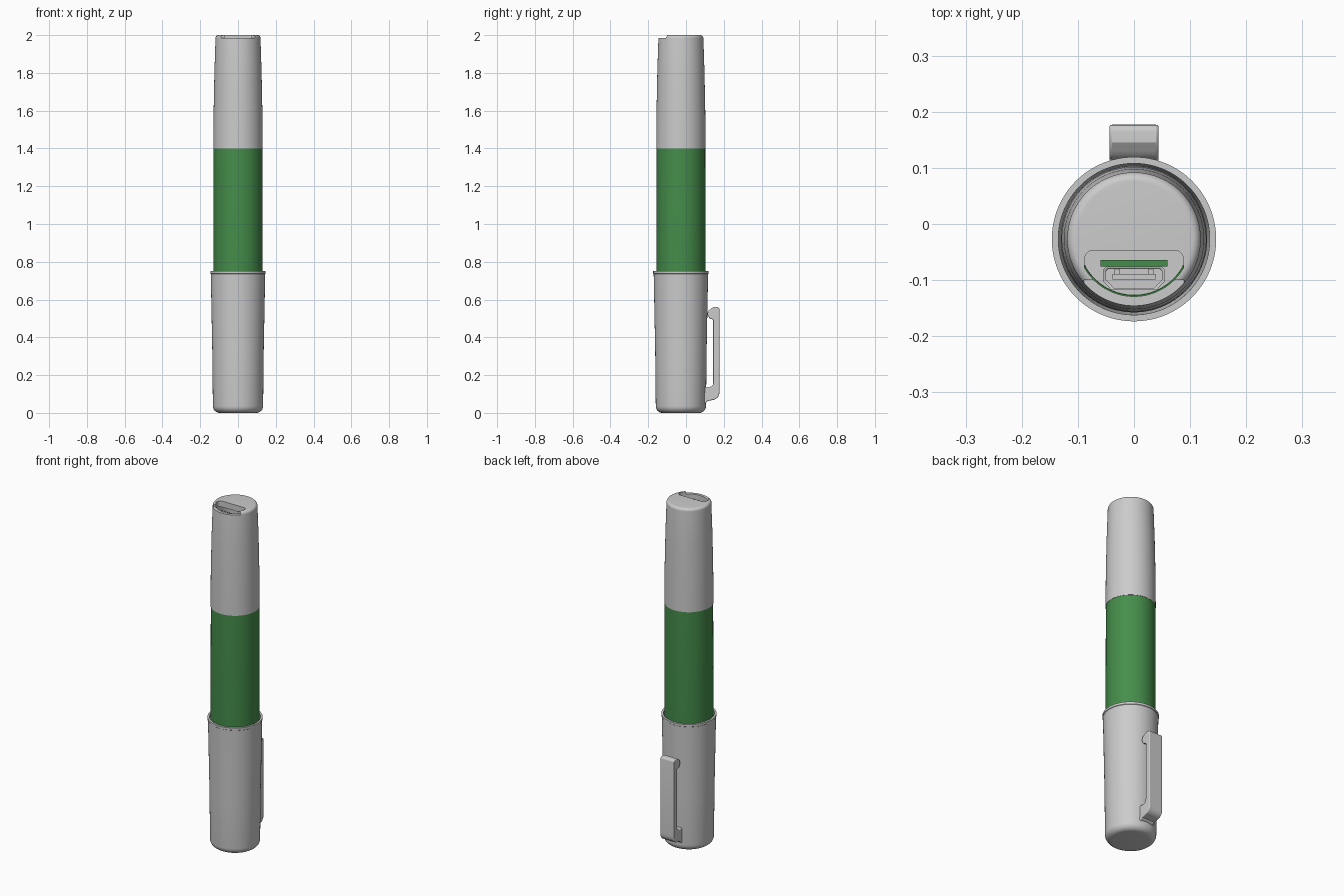
import bpy, bmesh, math

if "Cube" in bpy.data.objects:
    bpy.data.objects.remove(bpy.data.objects["Cube"])

CY = -0.027  # pen axis
green = bpy.data.materials.new("green")
green.diffuse_color = (0.06, 0.27, 0.07, 1)
green.use_nodes = True
green.node_tree.nodes["Principled BSDF"].inputs["Base Color"].default_value = green.diffuse_color


def finish(name, bm, mat=None, angle=30):
    bmesh.ops.remove_doubles(bm, verts=bm.verts, dist=1e-5)
    bmesh.ops.recalc_face_normals(bm, faces=bm.faces)
    me = bpy.data.meshes.new(name)
    bm.to_mesh(me)
    bm.free()
    ob = bpy.data.objects.new(name, me)
    bpy.context.collection.objects.link(ob)
    if mat:
        me.materials.append(mat)
    smooth(ob, angle)
    return ob


def smooth(ob, angle=30):
    bpy.ops.object.select_all(action='DESELECT')
    bpy.context.view_layer.objects.active = ob
    ob.select_set(True)
    bpy.ops.object.shade_smooth_by_angle(angle=math.radians(angle))


def lathe(name, profile, mat=None, closed=False, n=96):
    """Revolve (radius, z) points around the pen axis."""
    bm = bmesh.new()
    pts = profile + profile[:1] if closed else profile
    vs = [bm.verts.new((r, CY, z)) for r, z in pts]
    es = [bm.edges.new(p) for p in zip(vs, vs[1:])]
    bmesh.ops.spin(bm, geom=vs + es, cent=(0, CY, 0), axis=(0, 0, 1),
                   angle=2 * math.pi, steps=n, use_merge=False)
    return finish(name, bm, mat)


def prism(name, pts, vec, mat=None):
    """Extrude a closed 3D outline along vec."""
    bm = bmesh.new()
    f = bm.faces.new([bm.verts.new(p) for p in pts])
    r = bmesh.ops.extrude_face_region(bm, geom=[f], use_keep_orig=True)
    bmesh.ops.translate(bm, vec=vec, verts=[v for v in r['geom'] if isinstance(v, bmesh.types.BMVert)])
    return finish(name, bm, mat)


def box(name, x0, x1, y0, y1, z0, z1, mat=None):
    return prism(name, [(x0, y0, z0), (x1, y0, z0), (x1, y1, z0), (x0, y1, z0)], (0, 0, z1 - z0), mat)


def arc(cx, cy, r, a0, a1, n=8):
    return [(cx + r * math.cos(math.radians(a0 + (a1 - a0) * i / n)),
             cy + r * math.sin(math.radians(a0 + (a1 - a0) * i / n))) for i in range(n + 1)]


def cut(ob, cutter):
    m = ob.modifiers.new("cut", 'BOOLEAN')
    m.operation, m.solver, m.object = 'DIFFERENCE', 'EXACT', cutter
    bpy.context.view_layer.objects.active = ob
    bpy.ops.object.modifier_apply(modifier=m.name)
    bpy.data.objects.remove(cutter)


# Cap: hollow cup with rounded base
lathe("cap", [(0, 0)] + arc(0.097, 0.036, 0.036, -90, 0)
      + [(0.136, 0.32), (0.144, 0.735), (0.1465, 0.737), (0.1465, 0.75), (0.135, 0.75), (0.134, 0.70),
         (0.126, 0.32), (0.121, 0.05), (0, 0.04)])

# Clip: side profile extruded across x, edges bevelled
clip = ([(0.085, 0.14), (0.118, 0.137)] + arc(0.123, 0.158, 0.021, -70, 0, 5)
        + [(0.144, 0.49)] + arc(0.143, 0.524, 0.029, 270, 115, 8)
        + [(0.145, 0.560)] + arc(0.165, 0.548, 0.012, 90, 0, 4)
        + [(0.177, 0.12)] + arc(0.137, 0.108, 0.040, 0, -75, 7)
        + [(0.115, 0.063), (0.105, 0.052), (0.085, 0.045)])
ob = prism("clip", [(-0.044, y, z) for y, z in clip], (0.088, 0, 0))
b = ob.modifiers.new("bevel", 'BEVEL')
b.width, b.segments, b.limit_method, b.angle_limit = 0.006, 3, 'ANGLE', math.radians(60)

# Green sleeve, with a thin inner neck running up inside the barrel
lathe("sleeve", [(0.129, 1.402), (0.104, 1.402), (0.103, 1.62), (0.100, 1.62), (0.099, 0.70),
                 (0.128, 0.70), (0.130, 0.75)], green, True)

# Grip and nib hidden in the cap
lathe("grip", [(0, 0.72), (0.115, 0.72), (0.113, 0.45), (0.07, 0.30), (0.045, 0.28),
               (0.04, 0.18), (0.012, 0.10), (0, 0.098)])

# Grey upper barrel: hollow, with a rounded closed end
barrel = lathe("barrel", [(0.1305, 1.40), (0.129, 1.60), (0.125, 1.80)]
               + arc(0.103, 1.984, 0.016, 0, 90)
               + [(0, 2.0), (0, 1.965), (0.104, 1.965), (0.106, 1.40)], closed=True)

# Port opening and lowered front lip
slot = (arc(0.073, -0.062, 0.015, 0, 90, 5) + arc(-0.073, -0.062, 0.015, 90, 180, 5)
        + arc(0, CY, 0.102, 210, 330, 32))
cut(barrel, prism("slot_cutter", [(x, y, 1.90) for x, y in slot], (0, 0, 0.2)))
cut(barrel, box("lip_cutter", -0.089, 0.089, -0.3, -0.10, 1.985, 2.1))
smooth(barrel)

# Circuit board and connector behind the opening
box("circuit_board", -0.06, 0.06, -0.076, -0.064, 1.45, 1.955, green)


def port_outline(s, z):
    pts = [(0.055, 0.016), (0.050, 0.021), (-0.050, 0.021), (-0.055, 0.016),
           (-0.055, -0.005), (-0.040, -0.021), (0.040, -0.021), (0.055, -0.005)]
    return [(x - math.copysign(s, x), -0.097 + y - math.copysign(s, y), z) for x, y in pts]


port = prism("connector_shell", port_outline(0, 1.86), (0, 0, 0.10))
cut(port, prism("port_cutter", port_outline(0.004, 1.87), (0, 0, 0.2)))
box("connector_tongue", -0.038, 0.038, -0.099, -0.089, 1.865, 1.95)
for s in (-1, 1):
    box("connector_tab", s * 0.03 - 0.005, s * 0.03 + 0.005, -0.09, -0.078, 1.87, 1.955)
